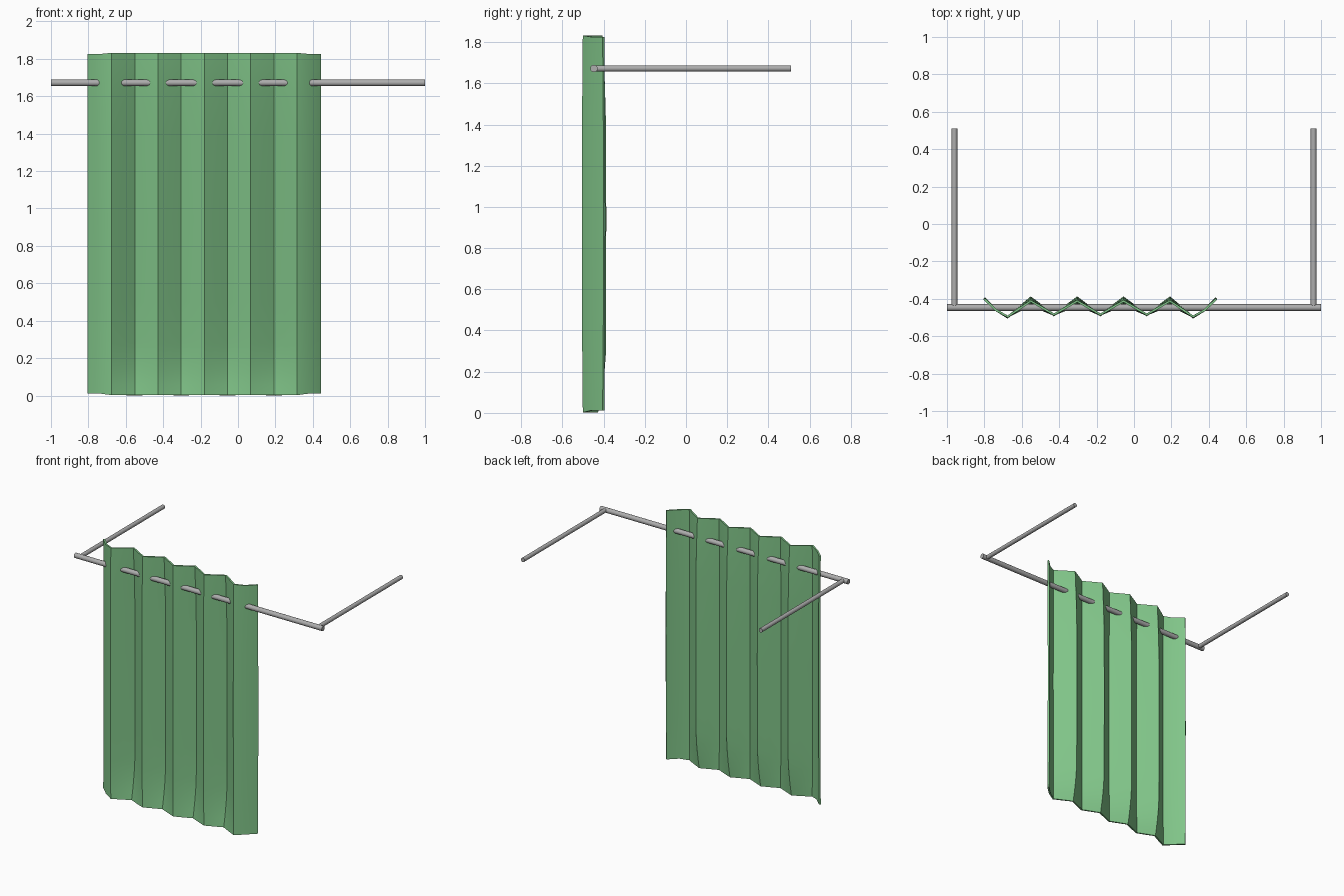
import bpy, bmesh, math
from mathutils import Vector

if "Cube" in bpy.data.objects:
    bpy.data.objects.remove(bpy.data.objects["Cube"])


def material(name, color):
    m = bpy.data.materials.new(name)
    m.diffuse_color = (*color, 1)
    m.use_nodes = True
    m.node_tree.nodes["Principled BSDF"].inputs["Base Color"].default_value = m.diffuse_color
    return m


GREEN = material("curtain green", (0.22, 0.56, 0.25))
GREY = material("rail grey", (0.42, 0.42, 0.42))


def smooth(obj, angle):
    bpy.ops.object.select_all(action='DESELECT')
    obj.select_set(True)
    bpy.context.view_layer.objects.active = obj
    bpy.ops.object.shade_smooth_by_angle(angle=math.radians(angle))


def rod(name, start, end, radius):
    a, b = Vector(start), Vector(end)
    bpy.ops.mesh.primitive_cylinder_add(vertices=20, radius=radius, depth=(b - a).length,
                                        location=(a + b) / 2)
    o = bpy.context.object
    o.name = name
    o.rotation_euler = (b - a).to_track_quat('Z', 'Y').to_euler()
    o.data.materials.append(GREY)
    smooth(o, 35)


# Rail: long front rod and two arms back to the wall
RAIL_Y, RAIL_Z = -0.447, 1.672
rod("front_rail", (-1, RAIL_Y, RAIL_Z), (1, RAIL_Y, RAIL_Z), 0.018)
for side, name in ((-1, "left"), (1, "right")):
    rod(name + "_rail_arm", (side * 0.96, RAIL_Y, RAIL_Z), (side * 0.96, 0.51, RAIL_Z), 0.015)


# Curtain: zigzag folds that flatten a little towards the top and bottom edges
X0, STEP, FOLDS = -0.80, 0.124, 10
SUB = 2
LEVELS = [0, 0.06, 0.12, 0.19, 0.28, 0.5, 0.95, 1.4, 1.6, 1.7, 1.78, 1.832]


def fold_y(i, z):
    """Depth of fold line i (even lines lie at the back) at height z."""
    bulge = 0.005 * (1 - ((z - 0.92) / 0.92) ** 2)
    if i in (0, FOLDS):
        return -0.401 + bulge
    if i in (1, FOLDS - 1):
        return -0.495 - bulge
    low = max(0, 1 - z / 0.28) ** 1.5
    high = max(0, (z - 1.5) / 0.332)
    if i % 2:
        return -0.488 + 0.004 * low + 0.004 * high
    return -0.398 + bulge - 0.035 * low - 0.014 * high


bm = bmesh.new()
rows = []
for z in LEVELS:
    row = []
    for k in range(FOLDS * SUB + 1):
        i, f = divmod(k, SUB)
        f /= SUB
        y = fold_y(i, z) * (1 - f) + (fold_y(i + 1, z) * f if f else 0)
        if f and i in (0, FOLDS - 1):
            y -= 0.012                      # outer flaps curve outwards
        # the two side flaps are slightly shorter than the middle
        edge = 0.009 if i == 0 or k >= (FOLDS - 1) * SUB + 1 else 0.0
        zz = min(max(z, 0.002 + edge), 1.832 - edge * 0.7)
        row.append(bm.verts.new((X0 + STEP * (i + f), y, zz)))
    rows.append(row)
for lo, hi in zip(rows, rows[1:]):
    for a, b, c, d in zip(lo, lo[1:], hi[1:], hi):
        bm.faces.new((a, b, c, d))
me = bpy.data.meshes.new("curtain")
bm.to_mesh(me)
bm.free()
curtain = bpy.data.objects.new("curtain", me)
bpy.context.collection.objects.link(curtain)
me.materials.append(GREEN)
mod = curtain.modifiers.new("cloth thickness", 'SOLIDIFY')
mod.thickness = 0.012
mod.offset = 0
bpy.context.view_layer.objects.active = curtain
bpy.ops.object.modifier_apply(modifier=mod.name)
smooth(curtain, 40)
